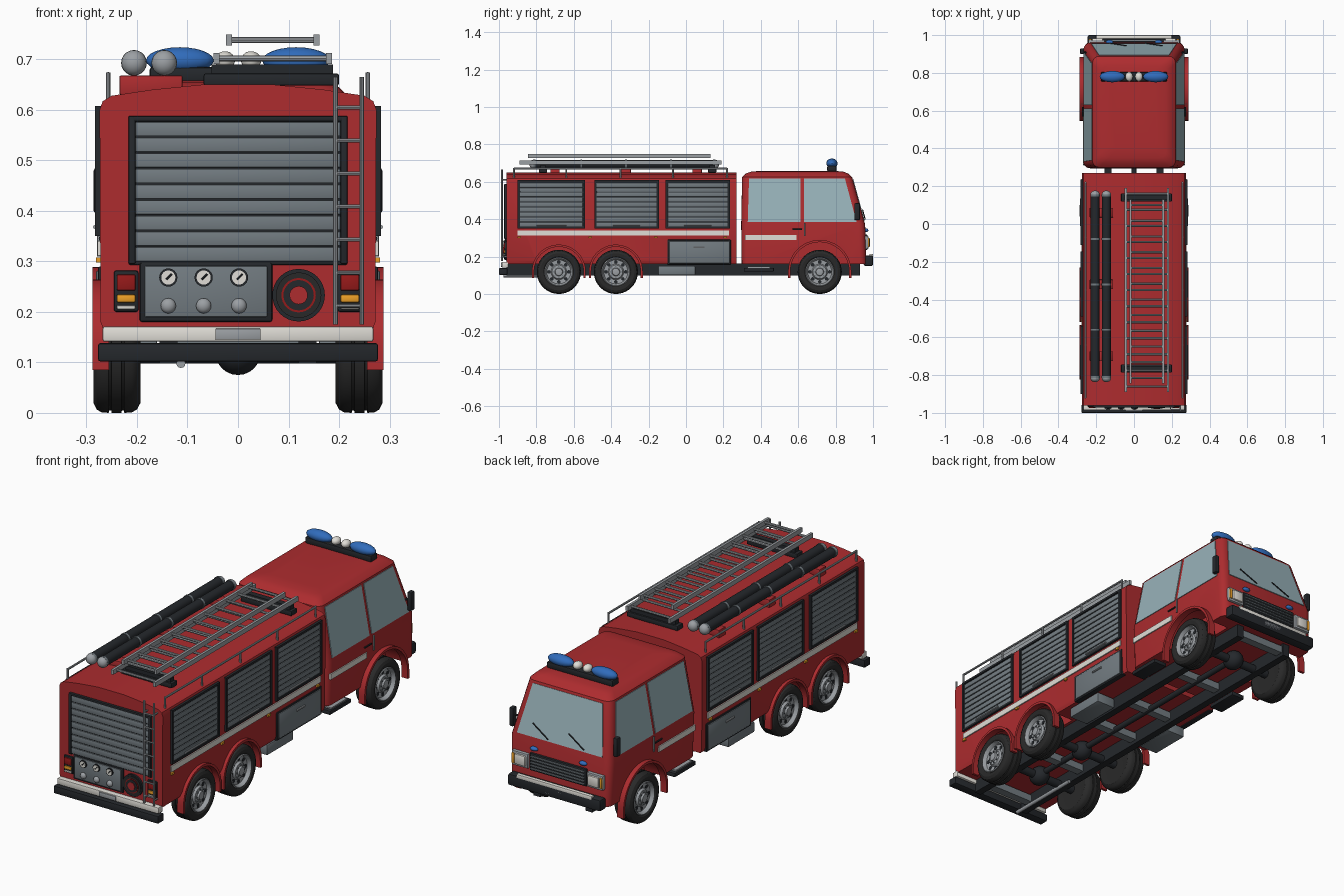
import bpy, bmesh, math
from mathutils import Vector, Matrix

if "Cube" in bpy.data.objects:
    bpy.data.objects.remove(bpy.data.objects["Cube"])

COL = dict(red=(.42, .025, .028), black=(.018, .021, .025), tyre=(.022, .022, .022), slat=(.17, .2, .22),
           grey=(.33, .35, .37), glass=(.31, .44, .48), white=(.75, .73, .68), blue=(.03, .15, .5),
           orange=(.85, .35, .02), lamp=(.3, .01, .01))
MATS = {}


def sharpen(bm):
    for f in bm.faces:
        f.smooth = True
    for e in bm.edges:
        e.smooth = e.calc_face_angle(0) < math.radians(32)


def finish(name, bm, col):
    bmesh.ops.recalc_face_normals(bm, faces=bm.faces[:])
    sharpen(bm)
    me = bpy.data.meshes.new(name)
    bm.to_mesh(me)
    bm.free()
    if col not in MATS:
        MATS[col] = bpy.data.materials.new(col)
        MATS[col].diffuse_color = (*COL[col], 1)
    me.materials.append(MATS[col])
    ob = bpy.data.objects.new(name, me)
    bpy.context.collection.objects.link(ob)
    return ob


def box(name, x, y, z, col, bev=0):
    bm = bmesh.new()
    lo, hi = [Vector([f(a) for a in (x, y, z)]) for f in (min, max)]
    bmesh.ops.create_cube(bm, size=1, matrix=Matrix.Translation((lo + hi) / 2) @ Matrix.Diagonal((*(hi - lo), 1)))
    if bev:
        bmesh.ops.bevel(bm, geom=bm.edges[:], offset=bev, segments=2, profile=.5, affect='EDGES')
    return finish(name, bm, col)


def rod(name, a, b, r, col, n=10):
    a, b = Vector(a), Vector(b)
    bm = bmesh.new()
    m = Matrix.Translation((a + b) / 2) @ (b - a).to_track_quat('Z', 'Y').to_matrix().to_4x4()
    bmesh.ops.create_cone(bm, cap_ends=True, segments=n, radius1=r, radius2=r, depth=(b - a).length, matrix=m)
    return finish(name, bm, col)


def ball(name, c, s, col):
    bm = bmesh.new()
    bmesh.ops.create_uvsphere(bm, u_segments=20, v_segments=12, radius=1,
                              matrix=Matrix.Translation(c) @ Matrix.Diagonal((*s, 1)))
    return finish(name, bm, col)


def loft(name, rings, col):
    bm = bmesh.new()
    vs = [[bm.verts.new(p) for p in r] for r in rings]
    n = len(vs[0])
    for a, b in zip(vs, vs[1:]):
        for i in range(n):
            bm.faces.new((a[i], a[(i + 1) % n], b[(i + 1) % n], b[i]))
    bm.faces.new(vs[0])
    bm.faces.new(vs[-1])
    return finish(name, bm, col)


def prism(name, pts, vec, col):
    return loft(name, [pts, [Vector(p) + Vector(vec) for p in pts]], col)


def lathe_x(name, prof, s, cy, cz, col, n=36):
    return loft(name, [[(s * x, cy + r * math.cos(t), cz + r * math.sin(t))
                        for t in [i * math.tau / n for i in range(n)]] for x, r in prof], col)


def cut(ob, cy, r):
    for s in (1, -1):
        c = rod('arch_cutter', (s * .17, cy, .12), (s * .4, cy, .12), r, 'red', 48)
        m = ob.modifiers.new('arch', 'BOOLEAN')
        m.object, m.operation, m.solver = c, 'DIFFERENCE', 'EXACT'
        me = bpy.data.meshes.new_from_object(ob.evaluated_get(bpy.context.evaluated_depsgraph_get()))
        ob.modifiers.clear()
        ob.data = me
        bpy.data.objects.remove(c)
    bm = bmesh.new()
    bm.from_mesh(ob.data)
    sharpen(bm)
    bm.to_mesh(ob.data)
    bm.free()


# rear body: roof cross-section run along the length
half = [(.265, .16), (.272, .18), (.274, .6), (.268, .617), (.25, .628), (.17, .64), (.07, .65)]
sec = half + [(-x, z) for x, z in reversed(half)]
body = loft('rear_body', [[(x, y, z) for x, z in sec] for y in (-.96, .27)], 'red')
WHEELS = ((-.68, .14), (-.375, .14), (.715, .165))
for cy, r in WHEELS[:2]:
    cut(body, cy, r)


# cab: rounded rectangles stacked upward
def ring(z, w, yb, yf, c=.035):
    out = []
    for k, (cx, cy) in enumerate(((w - c, yf - c), (c - w, yf - c), (c - w, yb + c), (w - c, yb + c))):
        for j in range(5):
            t = (k + j / 4) * math.pi / 2
            out.append((cx + c * math.cos(t), cy + c * math.sin(t), z))
    return out


cab = loft('cab', [ring(*a) for a in ((.16, .262, .298, .965), (.37, .268, .295, .958), (.625, .22, .3, .888),
                                      (.645, .2, .322, .865), (.654, .17, .35, .84), (.658, .12, .4, .79))], 'red')
cut(cab, *WHEELS[2])
W = lambda z: .268 - (z - .37) * .048 / .255
F = lambda z: .958 - (z - .37) * .07 / .255
front = [(x, F(z) - .004, z) for x, z in ((-.226, .388), (.226, .388), (.185, .612), (-.185, .612))]
prism('windscreen', front, (0, .007, .002), 'glass')
for x in (-.13, .06):
    rod('wiper', (x, F(.4) + .008, .4), (x + .09, F(.45) + .008, .45), .003, 'black', 6)

for s in (1, -1):
    # cab sides
    for y0, y1, y2, y3 in ((.33, .612, .612, .337), (.63, .912, .85, .63)):
        prism('side_window', [(s * (W(z) - .004), y, z) for y, z in ((y0, .385), (y1, .385), (y2, .615), (y3, .615))],
              (s * .007, 0, .001), 'glass')
    box('cab_stripe', (s * .255, s * .271), (.315, .59), (.288, .315), 'white')
    rod('door_handle', (s * .272, .57, .345), (s * .272, .62, .345), .004, 'black', 8)
    rod('grab_rail', (s * .275, .635, .31), (s * .275, .635, .38), .004, 'grey', 8)
    rod('mirror_arm', (s * .24, .9, .44), (s * .275, .915, .45), .005, 'black', 8)
    box('mirror', (s * .264, s * .286), (.9, .93), (.395, .485), 'black', .006)
    box('cab_step', (s * .2, s * .27), (.31, .47), (.12, .14), 'black', .004)
    box('step_tread', (s * .21, s * .262), (.33, .45), (.14, .146), 'grey')
    # headlamps and front signals
    box('headlamp_housing', (s * .155, s * .242), (.95, .975), (.24, .31), 'grey', .005)
    box('headlamp', (s * .165, s * .222), (.96, .983), (.25, .3), 'white', .006)
    box('front_signal', (s * .225, s * .24), (.96, .98), (.25, .3), 'orange', .004)
    ball('front_beacon', (s * .13, .963, .34), (.02, .012, .01), 'blue')
    # side lockers: frame, rim and roller slats
    for y0, y1 in ((-.9, -.54), (-.49, -.145), (-.11, .235)):
        box('locker_back', (s * .26, s * .276), (y0, y1), (.35, .608), 'black')
        for a, b in (((y0, y1), (.35, .36)), ((y0, y1), (.598, .608)), ((y0, y0 + .012), (.35, .608)),
                     ((y1 - .012, y1), (.35, .608))):
            box('locker_rim', (s * .27, s * .283), a, b, 'black')
        for i in range(9):
            z = .361 + i * .0264
            box('locker_slat', (s * .27, s * .28), (y0 + .012, y1 - .012), (z, z + .0225), 'slat', .002)
        rod('locker_handle', (s * .283, y0 + .1, .368), (s * .283, y1 - .1, .368), .004, 'grey', 8)
    box('body_stripe', (s * .26, s * .278), (-.9, .23), (.312, .34), 'white')
    for y in (-.9, -.52, -.17, .2):
        box('side_marker', (s * .27, s * .281), (y, y + .018), (.298, .308), 'orange')
    box('lower_locker_frame', (s * .25, s * .277), (-.1, .24), (.155, .29), 'black', .004)
    box('lower_locker_door', (s * .26, s * .281), (-.09, .23), (.163, .282), 'slat', .004)
    rod('lower_locker_handle', (s * .283, .04, .25), (s * .283, .1, .25), .005, 'grey', 8)
    box('body_step', (s * .16, s * .26), (-.15, .05), (.1, .15), 'slat', .006)
    # roof rail
    rod('roof_rail', (s * .257, -.92, .67), (s * .257, .22, .67), .005, 'grey')
    for y in (-.92, -.64, -.35, -.07, .22):
        rod('roof_rail_post', (s * .257, y, .615), (s * .257, y, .674), .005, 'grey')
    # chassis rail and wheels
    box('chassis_rail', (s * .12, s * .155), (-.96, .93), (.098, .162), 'black')
    for cy, r in WHEELS:
        ts = [i * math.pi / 24 for i in range(25)]
        arcs = []
        for q in (r + .004, r - .008):
            arc = [(cy + q * math.cos(t), .12 + q * math.sin(t)) for t in ts]
            arcs.append([(cy + q, .085)] + arc + [(cy - q, .085)])
        loft('fender_flare', [[(s * .255, *o), (s * .255, *i), (s * .288, *i), (s * .288, *o)]
                              for o, i in zip(*arcs)], 'red')
        lathe_x('tyre', [(.195, .074), (.193, .098), (.2, .111), (.21, .117), (.225, .118), (.226, .113), (.23, .113),
                         (.231, .118), (.25, .118), (.251, .113), (.255, .113), (.256, .118), (.27, .117), (.28, .111),
                         (.286, .099), (.284, .084), (.277, .076), (.25, .074)], s, cy, .118, 'tyre', 40)
        lathe_x('rim', [(.24, .074), (.281, .077), (.284, .073), (.28, .07), (.266, .064), (.264, .042), (.274, .036),
                        (.275, .022), (.284, .019), (.286, .008)], s, cy, .118, 'grey')
        for i in range(8):
            c, n = math.cos(i * math.pi / 4), math.sin(i * math.pi / 4)
            p = (cy + .053 * c, .118 + .053 * n)
            rod('rim_hole', (s * .25, *p), (s * .2665, *p), .0095, 'black', 12)
            p = (cy + .029 * c, .118 + .029 * n)
            rod('wheel_bolt', (s * .27, *p), (s * .279, *p), .004, 'slat', 6)
    # tail lamps
    box('tail_lamp_housing', (s * .197, s * .246), (-.95, -.968), (.2, .282), 'black', .005)
    for c, a, b in (('lamp', .242, .274), ('orange', .219, .234), ('white', .205, .213)):
        box('tail_lamp_' + c, (s * .203, s * .24), (-.96, -.974), (a, b), c, .003)

# undercarriage
for cy, r in WHEELS:
    rod('axle', (-.2, cy, .118), (.2, cy, .118), .02, 'black', 16)
    ball('differential', (0, cy, .12), (.045, .05, .045), 'black')
rod('drive_shaft', (0, -.68, .125), (0, .715, .125), .014, 'black', 14)
for y in (-.9, -.53, -.15, .1, .45, .9):
    box('cross_member', (-.13, .13), (y - .02, y + .02), (.115, .15), 'slat')
rod('exhaust', (-.113, -.975, .098), (-.113, -.6, .098), .009, 'grey', 12)

# cab front: grille and bumper
box('grille_back', (-.15, .15), (.95, .97), (.235, .318), 'black', .004)
for i in range(5):
    box('grille_bar', (-.142, .142), (.96, .977), (.243 + i * .0145, .25 + i * .0145), 'slat', .002)
box('front_bumper', (-.245, .245), (.95, 1), (.15, .205), 'black', .008)
box('front_bumper_stripe', (-.2, .2), (.98, 1), (.192, .214), 'white', .004)
box('front_plate', (-.045, .045), (.99, 1), (.165, .187), 'grey')

# light bar on the cab roof
box('light_bar_base', (-.175, .175), (.755, .805), (.655, .685), 'black', .006)
for s in (1, -1):
    ball('blue_light', (s * .115, .78, .698), (.067, .03, .026), 'blue')
    ball('centre_lamp', (s * .026, .78, .698), (.02, .025, .018), 'white')

# roof ladders on supports
for y in (.14, -.765):
    box('ladder_support', (-.068, .2), (y - .022, y + .022), (.648, .672), 'black', .004)
    box('ladder_cradle', (-.052, .188), (y - .014, y + .014), (.672, .69), 'black')
for x0, x1, y0, y1, z, n in ((-.043, .18, -.89, .19, .702, 13), (-.018, .155, -.845, .13, .738, 12)):
    for x in (x0, x1):
        box('ladder_rail', (x - .006, x + .006), (y0, y1), (z - .011, z + .011), 'grey')
    for i in range(n):
        y = y0 + .03 + i * (y1 - y0 - .06) / (n - 1)
        rod('ladder_rung', (x0, y, z), (x1, y, z), .006, 'grey', 8)

# suction hoses on the roof
for y in (-.7, -.32, .06):
    box('hose_cradle', (-.235, -.11), (y - .025, y + .025), (.63, .668), 'red', .003)
for x in (-.206, -.146):
    rod('hose_tube', (x, -.815, .693), (x, .155, .693), .023, 'black', 20)
    for y in (-.81, -.56, -.32, -.08, .15):
        rod('hose_band', (x, y - .005, .693), (x, y + .005, .693), .0255, 'slat', 20)
    for y in (-.815, .155):
        ball('hose_cap', (x, y, .693), (.025, .022, .025), 'grey')

# rear shutter, pump panel and gauges
box('rear_shutter_back', (-.217, .217), (-.95, -.964), (.293, .588), 'black', .004)
for a, b in (((-.217, -.203), (.295, .588)), ((.203, .217), (.295, .588)), ((-.217, .217), (.577, .588))):
    box('rear_shutter_rim', a, (-.955, -.972), b, 'black', .003)
for i in range(9):
    box('rear_slat', (-.203, .203), (-.955, -.969), (.3 + i * .031, .328 + i * .031), 'slat', .002)
box('pump_panel_frame', (-.195, .068), (-.95, -.967), (.18, .298), 'black', .005)
box('pump_panel', (-.185, .058), (-.96, -.971), (.19, .291), 'slat', .003)
for x in (-.138, -.068, .002):
    rod('gauge_bezel', (x, -.965, .268), (x, -.976, .268), .018, 'black', 24)
    rod('gauge_face', (x, -.965, .268), (x, -.978, .268), .014, 'white', 24)
    rod('gauge_needle', (x - .004, -.979, .264), (x + .007, -.979, .275), .002, 'black', 6)
    ball('pump_outlet', (x, -.972, .212), (.015, .012, .015), 'grey')

# hose reel
for r, d, c in ((.052, .97, 'black'), (.045, .973, 'tyre'), (.034, .975, 'lamp'), (.03, .977, 'black'),
                (.018, .98, 'red')):
    rod('hose_reel', (.12, -.955, .233), (.12, -d, .233), r, c, 32)

# rear bumper and climbing ladder
box('rear_bumper', (-.277, .277), (-.955, -1), (.102, .138), 'black', .004)
box('rear_stripe', (-.268, .268), (-.95, -.985), (.141, .171), 'white', .004)
box('rear_plate', (-.045, .045), (-.98, -.99), (.145, .167), 'grey', .002)
for x in (.193, .245):
    rod('rear_ladder_rail', (x, -.984, .175), (x, -.984, .665), .005, 'grey')
    for z in (.2, .61):
        rod('rear_ladder_bracket', (x, -.95, z), (x, -.984, z), .004, 'grey', 6)
for i in range(7):
    rod('rear_ladder_rung', (.193, -.984, .212 + i * .0655), (.245, -.984, .212 + i * .0655), .004, 'grey', 8)

for m in bpy.data.materials:
    if m.users and not m.is_grease_pencil:
        m.use_nodes = True
        m.node_tree.nodes["Principled BSDF"].inputs["Base Color"].default_value = m.diffuse_color
